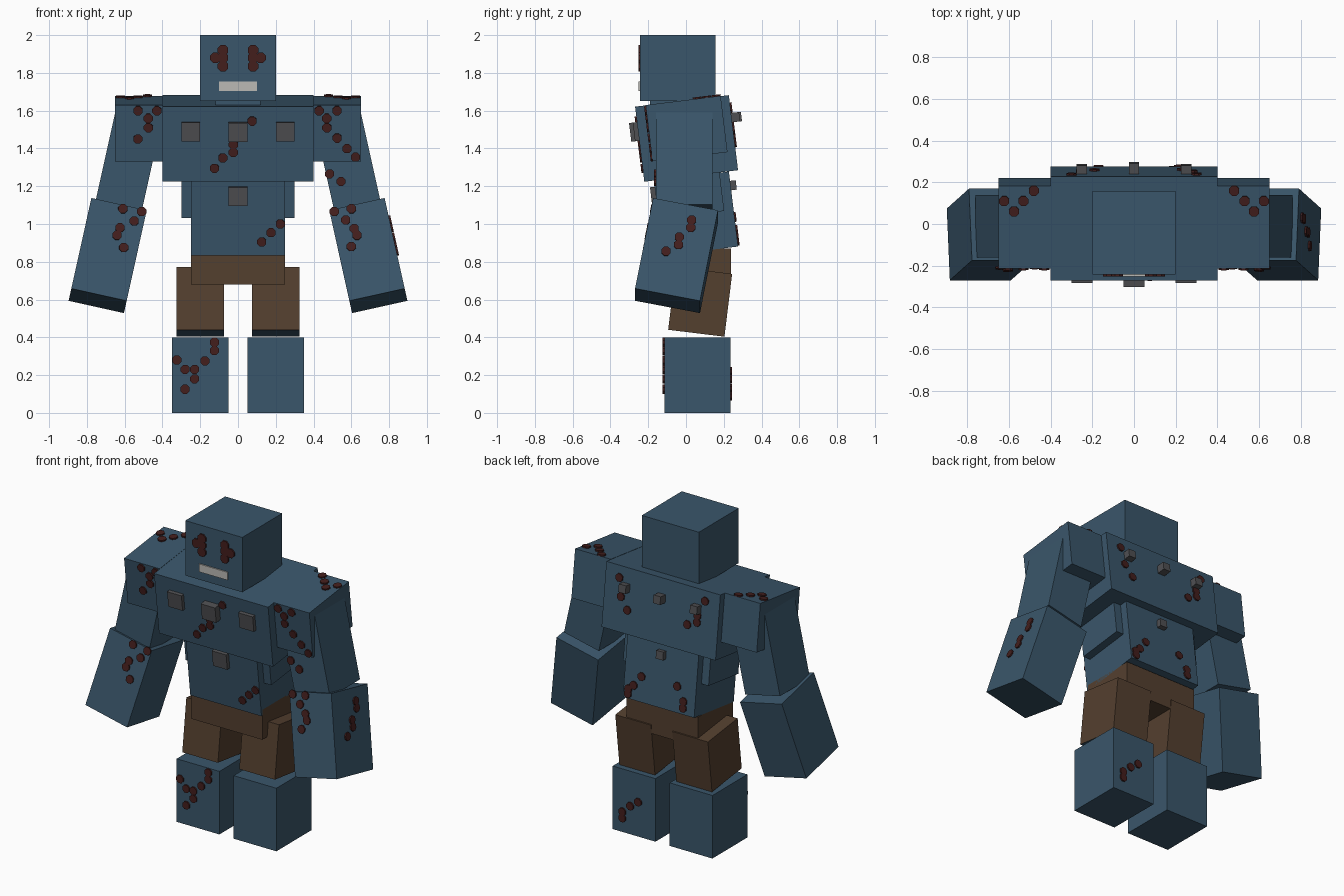
import bpy
import bmesh
from math import radians
from mathutils import Matrix, Vector, Euler

cube = bpy.data.objects.get("Cube")
if cube:
    bpy.data.objects.remove(cube, do_unlink=True)


def material(name, rgb):
    m = bpy.data.materials.new(name)
    m.use_nodes = True
    m.diffuse_color = (*rgb, 1)
    m.node_tree.nodes["Principled BSDF"].inputs["Base Color"].default_value = (*rgb, 1)
    return m


BLUE = material("slate blue", (0.042, 0.093, 0.145))
BROWN = material("cloth brown", (0.088, 0.050, 0.028))
RED = material("dark red", (0.056, 0.013, 0.012))
GREY = material("iron grey", (0.080, 0.080, 0.086))
BONE = material("tooth grey", (0.50, 0.49, 0.46))
PARTS = {}


def finish(name, bm, mats, matrix=None):
    mesh = bpy.data.meshes.new(name)
    bm.to_mesh(mesh)
    bm.free()
    for m in mats:
        mesh.materials.append(m)
    ob = bpy.data.objects.new(name, mesh)
    bpy.context.scene.collection.objects.link(ob)
    if matrix:
        ob.matrix_world = matrix
    return ob


def box(name, centre, size, mat, tilt=0, lean=0, base=None):
    """Box tilted about x and leaned about y; base places it in another part's frame."""
    matrix = Matrix.Translation(centre) @ Euler((radians(tilt), radians(lean), 0)).to_matrix().to_4x4()
    if base:
        matrix = PARTS[base][0] @ matrix
    bm = bmesh.new()
    bmesh.ops.create_cube(bm, size=1, matrix=Matrix.Diagonal((*size, 1)))
    PARTS[name] = (matrix, Vector(size))
    return finish(name, bm, [mat], matrix)


def spots(part, normal, points, radius=0.026):
    """Thin octagonal stains on one face, given by the two world axes across that face."""
    matrix, size = PARTS[part]
    n = Vector(normal)
    axis = max(range(3), key=lambda i: abs(n[i]))
    origin = matrix @ (n * size[axis] / 2)
    wn = (matrix.to_3x3() @ n).normalized()
    turn = wn.to_track_quat('Z', 'Y').to_matrix().to_4x4()
    bm = bmesh.new()
    for a, b in points:
        p = Vector((a, b))
        p = Vector((0, a, b)) if axis == 0 else Vector((a, 0, b)) if axis == 1 else Vector((a, b, 0))
        p[axis] = (origin - p).dot(wn) / wn[axis]
        bmesh.ops.create_cone(bm, cap_ends=True, segments=8, radius1=radius, radius2=radius, depth=0.009,
                              matrix=Matrix.Translation(p + wn * 0.0045) @ turn @ Matrix.Rotation(radians(22.5), 4, 'Z'))
    finish(part + "_stains_" + "xyz"[axis] + ("_a" if n[axis] > 0 else "_b"), bm, [RED])


FRONT, BACK, TOP, OUT = (0, -1, 0), (0, 1, 0), (0, 0, 1), (1, 0, 0)

# Head, neck and hunched torso
box("head", (0, -0.043, 1.826), (0.4, 0.4, 0.348), BLUE)
box("neck", (0, -0.04, 1.6), (0.24, 0.3, 0.12), BLUE)
box("chest", (0, 0.003, 1.453), (0.8, 0.5, 0.4), BLUE, tilt=7)
box("ribs", (0, 0.04, 1.16), (0.6, 0.3, 0.22), BLUE, tilt=7)
box("abdomen", (0, 0.053, 1.055), (0.5, 0.4, 0.4), BLUE, tilt=7)
box("pelvis", (0, 0.062, 0.775), (0.5, 0.35, 0.19), BROWN)
box("teeth", (0, -0.246, 1.73), (0.2, 0.009, 0.05), BONE)

# Arms and legs
for side, s in (("left", 1), ("right", -1)):
    box(side + "_shoulder", (s * 0.525, 0.003, 1.505), (0.25, 0.4, 0.3), BLUE, tilt=7)
    box(side + "_upper_arm", (s * 0.582, -0.01, 1.32), (0.25, 0.3, 0.5), BLUE, lean=-12.5 * s)
    box(side + "_forearm", (s * 0.69, -0.05, 0.833), (0.3, 0.35, 0.5), BLUE, tilt=-11, lean=-12.5 * s)
    box(side + "_shin", (s * 0.2, 0.06, 0.2), (0.3, 0.35, 0.4), BLUE)
    thigh = box(side + "_thigh", (s * 0.2, 0.075, 0.588), (0.25, 0.3, 0.335), BROWN, tilt=-7)
    # Skin shows at the open bottom of the trouser leg
    thigh.data.materials.append(BLUE)
    for f in thigh.data.polygons:
        f.material_index = int(f.normal.z < -0.5)

# Bolts: plates in front, small pegs behind
for label, x in (("left", 0.25), ("middle", 0), ("right", -0.25)):
    extra = 0 if x else 0.02
    box(label + "_chest_plate", (x, -0.25 - extra / 2, 0.068), (0.1, 0.045 + extra, 0.1), GREY, base="chest")
    box(label + "_back_peg", (x, 0.26 + extra / 4, 0.08), (0.05, 0.065 + extra / 2, 0.05), GREY, base="chest")
box("belly_plate", (0, -0.2, 0.118), (0.1, 0.05, 0.1), GREY, base="abdomen")
box("lower_back_peg", (0, 0.205, 0.125), (0.05, 0.05, 0.05), GREY, base="abdomen")

# Eyes
spots("head", FRONT, [(s * x, z) for s in (1, -1)
                      for x, z in ((0.08, 1.92), (0.08, 1.88), (0.08, 1.835), (0.12, 1.88))], 0.03)

# Stains on the front
spots("right_shoulder", FRONT, [(-.53, 1.6), (-.43, 1.6), (-.475, 1.56), (-.475, 1.51), (-.53, 1.45)])
spots("left_shoulder", FRONT, [(.43, 1.6), (.525, 1.6), (.47, 1.56), (.47, 1.51), (.525, 1.455),
                               (.577, 1.4), (.622, 1.355)])
spots("chest", FRONT, [(.075, 1.545), (-.025, 1.42), (-.025, 1.38), (-.08, 1.35), (-.125, 1.295)])
spots("left_upper_arm", FRONT, [(.485, 1.265), (.545, 1.225)])
spots("right_forearm", FRONT, [(-.61, 1.08), (-.51, 1.065), (-.55, 1.015), (-.625, .98), (-.64, .94), (-.605, .875)])
spots("left_forearm", FRONT, [(.51, 1.065), (.6, 1.08), (.57, 1.02), (.615, .975), (.63, .94), (.6, .88)])
spots("abdomen", FRONT, [(.125, .905), (.175, .955), (.224, 1.0)])
spots("right_shin", FRONT, [(-.125, .374), (-.125, .33), (-.175, .275), (-.324, .28), (-.28, .23),
                            (-.23, .23), (-.23, .18), (-.28, .125)])

# Stains on the outer forearm, shoulder tops and back
spots("left_forearm", OUT, [(.03, 1.02), (.025, .98), (-.035, .93), (-.04, .89), (-.105, .855)])
for side, s in (("left", 1), ("right", -1)):
    spots(side + "_shoulder", TOP, [(s * .48, .16), (s * .53, .11), (s * .575, .06), (s * .622, .11)])
spots("chest", BACK, [(.3, 1.61), (.28, 1.5), (.23, 1.43), (-.3, 1.62), (-.255, 1.52), (-.255, 1.48), (-.19, 1.45)])
spots("abdomen", BACK, [(.13, 1.035), (.18, .97), (.215, .94), (.215, .91), (-.12, 1.04), (-.17, .96), (-.17, .92)])
spots("left_shin", BACK, [(.17, .22), (.225, .18), (.28, .13), (.28, .09)])
